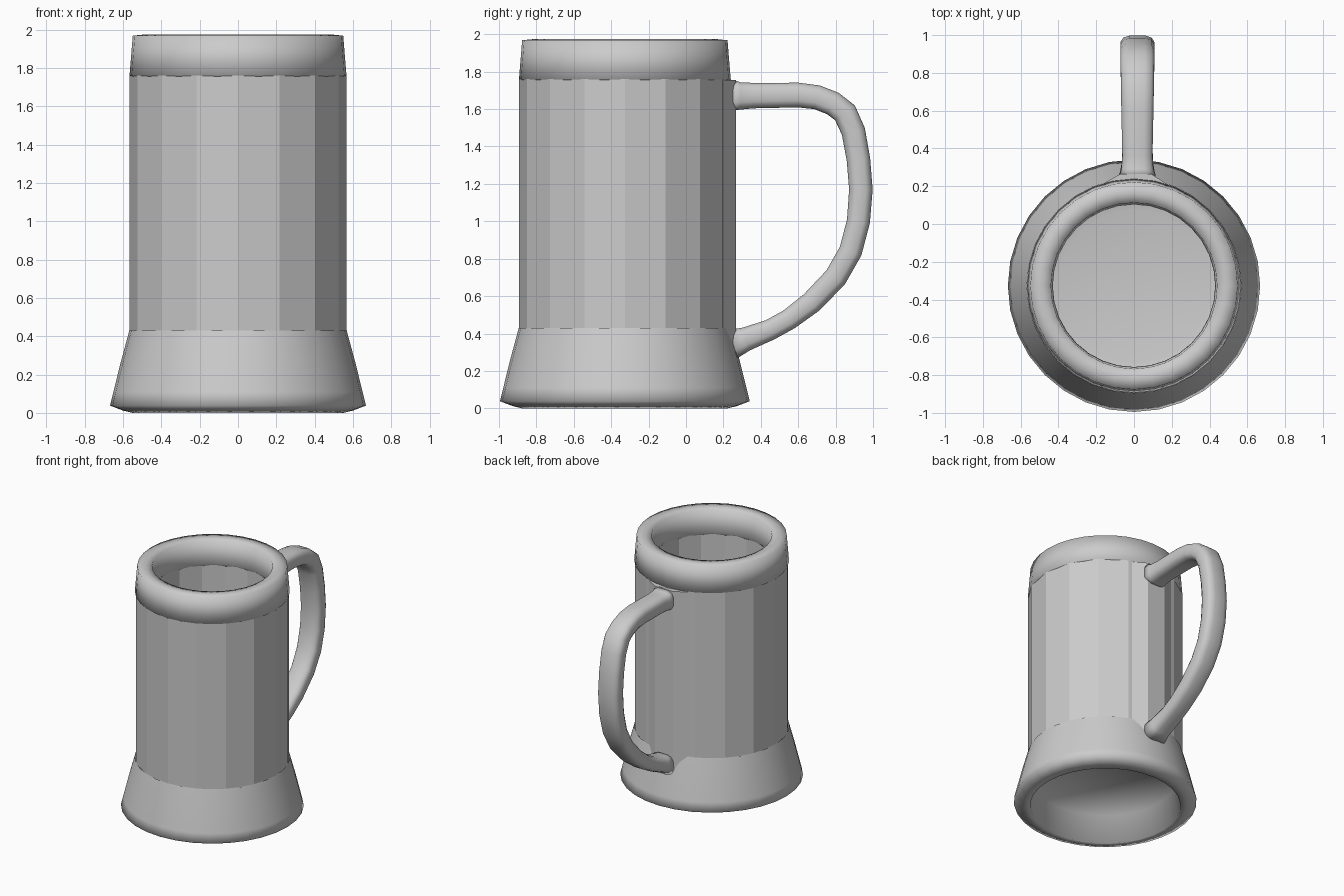
import bpy, bmesh, math
from mathutils import Vector

if "Cube" in bpy.data.objects:
    bpy.data.objects.remove(bpy.data.objects["Cube"])

CY = -0.327  # mug axis position along y


def finish(name, bm, smooth):
    mesh = bpy.data.meshes.new(name)
    for f in bm.faces:
        f.smooth = smooth
    bm.to_mesh(mesh)
    bm.free()
    obj = bpy.data.objects.new(name, mesh)
    bpy.context.collection.objects.link(obj)
    return obj


def lathe(name, profile, sides, smooth):
    """Spin an (r, z) profile about the mug axis; r = 0 makes a pole."""
    bm = bmesh.new()
    rings = []
    for r, z in profile:
        if r == 0:
            rings.append([bm.verts.new((0, CY, z))] * sides)
        else:
            rings.append([bm.verts.new((r * math.cos(2 * math.pi * i / sides),
                                        CY + r * math.sin(2 * math.pi * i / sides), z))
                          for i in range(sides)])
    for a, b in zip(rings, rings[1:]):
        for i in range(sides):
            k = (i + 1) % sides
            quad = list(dict.fromkeys((a[i], a[k], b[k], b[i])))
            bm.faces.new(quad)
    return finish(name, bm, smooth)


# flared foot with deeply recessed underside
lathe("foot", [(0, 0.22), (0.52, 0.22), (0.55, 0.0), (0.60, 0.012), (0.668, 0.038),
               (0.650, 0.11), (0.613, 0.26), (0.567, 0.43)], 32, True)

# faceted walls, outside and inside
lathe("wall_outside", [(0.567, 0.42), (0.567, 1.76)], 16, False)
lathe("wall_inside", [(0.445, 1.78), (0.445, 0.26)], 16, False)
lathe("inner_floor", [(0.445, 0.27), (0.40, 0.26), (0, 0.26)], 32, True)

# soft thick lip
lathe("lip", [(0.555, 1.755), (0.566, 1.76), (0.549, 1.968), (0.49, 1.974),
              (0.44, 1.965), (0.43, 1.78), (0.445, 1.76)], 32, True)

# raised wall panel that carries the handle
bm = bmesh.new()
outline = [(0.24, 0.17), (0.09, 0.266), (-0.07, 0.266), (-0.24, 0.17)]
low = [bm.verts.new((x, y, 0.30)) for x, y in outline]
high = [bm.verts.new((x, y, 1.755)) for x, y in outline]
for i in range(3):
    bm.faces.new((low[i], low[i + 1], high[i + 1], high[i]))
bm.faces.new(high)
finish("handle_panel", bm, False)

# handle: rounded rectangle section swept along a path in the yz plane
# (y, z, half thickness, half width)
path = [(0.25, 1.673, 0.083, 0.095), (0.29, 1.67, 0.073, 0.085), (0.36, 1.672, 0.068, 0.08),
        (0.60, 1.675, 0.066, 0.085), (0.70, 1.663, 0.065, 0.087), (0.785, 1.63, 0.065, 0.088),
        (0.85, 1.58, 0.066, 0.09), (0.895, 1.48, 0.064, 0.09), (0.922, 1.33, 0.063, 0.09),
        (0.935, 1.17, 0.063, 0.09), (0.922, 1.00, 0.062, 0.09), (0.88, 0.84, 0.062, 0.088),
        (0.80, 0.70, 0.062, 0.085), (0.67, 0.565, 0.060, 0.082), (0.55, 0.475, 0.056, 0.08),
        (0.45, 0.42, 0.056, 0.08), (0.32, 0.37, 0.064, 0.082), (0.25, 0.345, 0.08, 0.095)]
SEG = 12
bm = bmesh.new()
rings = []
for i, (y, z, t, w) in enumerate(path):
    p, q = path[max(i - 1, 0)], path[min(i + 1, len(path) - 1)]
    d = Vector((q[0] - p[0], q[1] - p[1])).normalized()
    n = Vector((-d.y, d.x))
    ring = []
    for s in range(SEG):
        a = 2 * math.pi * (s + 0.5) / SEG
        c, v = math.cos(a), math.sin(a)
        u = math.copysign(abs(c) ** 0.6, c) * w * 1.02
        h = math.copysign(abs(v) ** 0.6, v) * t * 1.02
        ring.append(bm.verts.new((0.018 + u, y + n.x * h, z + n.y * h)))
    rings.append(ring)
for a, b in zip(rings, rings[1:]):
    for s in range(SEG):
        k = (s + 1) % SEG
        bm.faces.new((a[s], a[k], b[k], b[s]))
bm.faces.new(rings[0])
bm.faces.new(rings[-1])
bmesh.ops.recalc_face_normals(bm, faces=bm.faces)
finish("handle", bm, True)
